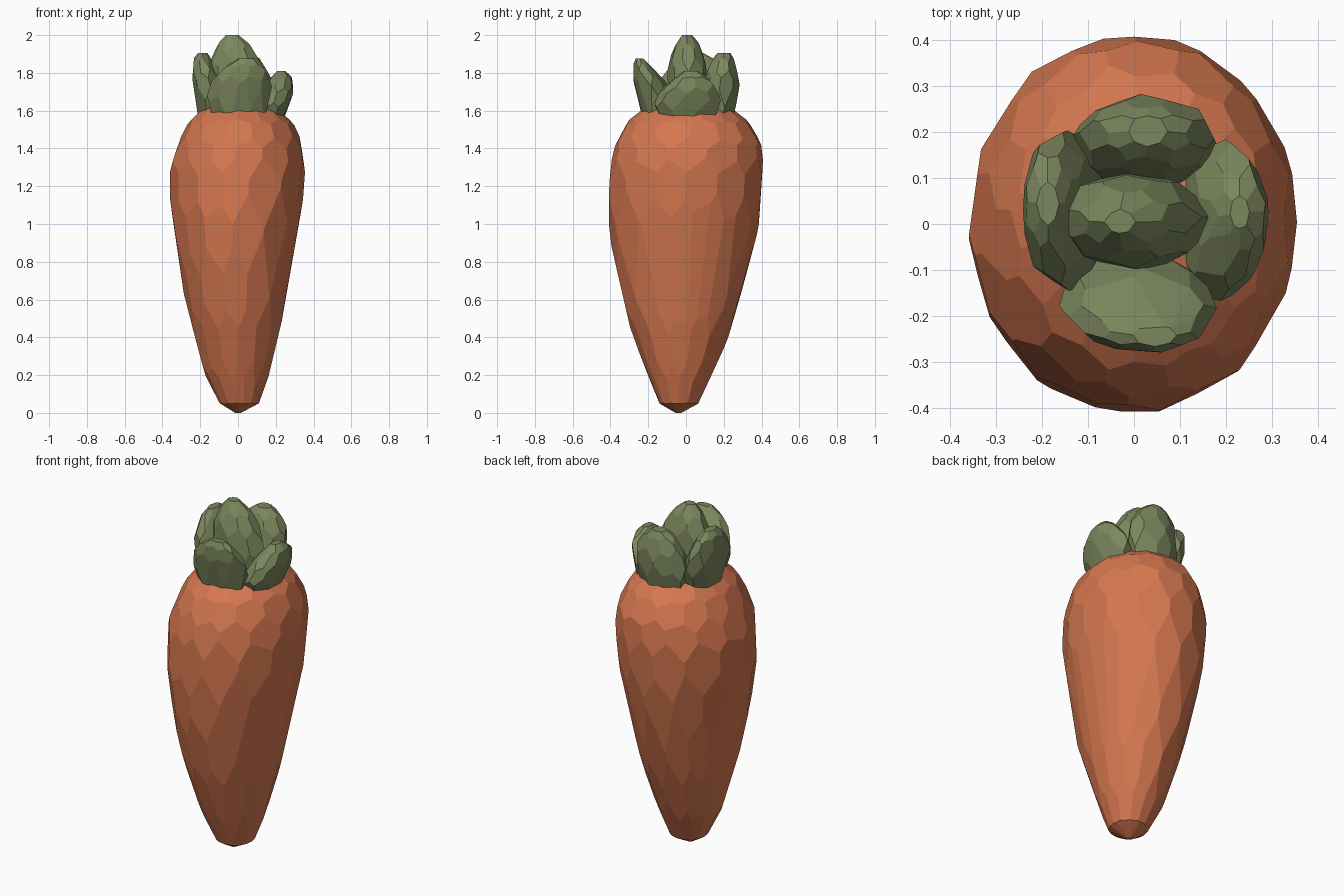
import bpy, bmesh, math, random
from mathutils import Vector

random.seed(4)


def material(name, rgb):
    m = bpy.data.materials.new(name)
    m.diffuse_color = (*rgb, 1)
    return m


orange = material("carrot orange", (0.66, 0.184, 0.078))
green = material("leaf green", (0.20, 0.242, 0.11))


def carve(name, rings, sides, mat, shrink, jitter):
    """Chisel a block with planes tangent to stacked ellipses (z, x0, x1, y0, y1)."""
    R = [(z, (a + b) / 2, (c + d) / 2, (b - a) / 2 * shrink, (d - c) / 2 * shrink)
         for z, a, b, c, d in rings]
    planes = [(Vector((0, 0, R[0][0])), Vector((0, 0, -1))),
              (Vector((0, 0, R[-1][0])), Vector((0, 0, 1)))]
    for i, (lo, hi) in enumerate(zip(R, R[1:])):
        for k in range(sides):
            a = (k + 0.5 * (i % 2) + random.uniform(-jitter, jitter)) * math.tau / sides
            ca, sa = math.cos(a), math.sin(a)
            p, q = [Vector((r[1] + r[3] * ca, r[2] + r[4] * sa, r[0])) for r in (lo, hi)]
            around = Vector((-(lo[3] + hi[3]) * sa, (lo[4] + hi[4]) * ca, 0))
            planes.append(((p + q) / 2, around.cross(q - p).normalized()))
    bm = bmesh.new()
    bmesh.ops.create_cube(bm, size=6)
    for co, no in planes:
        bmesh.ops.bisect_plane(bm, geom=bm.verts[:] + bm.edges[:] + bm.faces[:], dist=1e-6,
                               plane_co=co, plane_no=no, clear_outer=True)
        rim = [e for e in bm.edges if e.is_boundary]
        if rim:
            bmesh.ops.edgeloop_fill(bm, edges=rim)
    bmesh.ops.remove_doubles(bm, verts=bm.verts[:], dist=0.004)
    bmesh.ops.recalc_face_normals(bm, faces=bm.faces[:])
    me = bpy.data.meshes.new(name)
    bm.to_mesh(me)
    bm.free()
    me.materials.append(mat)
    ob = bpy.data.objects.new(name, me)
    bpy.context.collection.objects.link(ob)
    return ob


# root
carve("carrot_root", [
    (0.00, -0.015, 0.015, -0.055, -0.025),
    (0.05, -0.095, 0.11, -0.14, 0.065),
    (0.22, -0.18, 0.17, -0.21, 0.145),
    (0.50, -0.255, 0.238, -0.31, 0.255),
    (0.80, -0.315, 0.29, -0.38, 0.34),
    (1.07, -0.355, 0.338, -0.41, 0.395),
    (1.30, -0.355, 0.355, -0.40, 0.41),
    (1.43, -0.315, 0.335, -0.37, 0.395),
    (1.54, -0.26, 0.285, -0.31, 0.33),
    (1.61, -0.19, 0.21, -0.22, 0.24),
    (1.65, -0.09, 0.10, -0.10, 0.11)], 14, orange, 0.988, 0.18)

# leaves
leaves = {
    "centre_leaf": [
        (1.55, -0.13, 0.13, -0.08, 0.09), (1.72, -0.16, 0.16, -0.095, 0.11),
        (1.85, -0.15, 0.125, -0.09, 0.105), (1.94, -0.11, 0.07, -0.06, 0.075),
        (2.00, -0.06, 0.00, -0.02, 0.03)],
    "front_leaf": [
        (1.585, -0.14, 0.15, -0.235, -0.06), (1.66, -0.16, 0.168, -0.255, -0.07),
        (1.77, -0.13, 0.165, -0.278, -0.12), (1.84, -0.06, 0.13, -0.278, -0.19),
        (1.875, 0.0, 0.09, -0.265, -0.22)],
    "back_leaf": [
        (1.585, -0.11, 0.15, 0.06, 0.255), (1.68, -0.13, 0.175, 0.08, 0.275),
        (1.79, -0.11, 0.17, 0.105, 0.275), (1.87, -0.06, 0.12, 0.14, 0.255),
        (1.905, -0.01, 0.07, 0.17, 0.235)],
    "left_leaf": [
        (1.585, -0.215, -0.04, -0.10, 0.16), (1.68, -0.23, -0.06, -0.14, 0.195),
        (1.79, -0.242, -0.10, -0.12, 0.19), (1.87, -0.235, -0.14, -0.05, 0.15),
        (1.905, -0.21, -0.165, 0.0, 0.09)],
    "right_leaf": [
        (1.565, 0.08, 0.245, -0.14, 0.15), (1.63, 0.10, 0.27, -0.168, 0.178),
        (1.71, 0.13, 0.292, -0.13, 0.16), (1.775, 0.175, 0.285, -0.06, 0.11),
        (1.81, 0.21, 0.25, -0.01, 0.06)],
}
for name, rings in leaves.items():
    carve(name, rings, 8, green, 0.97, 0.2)
